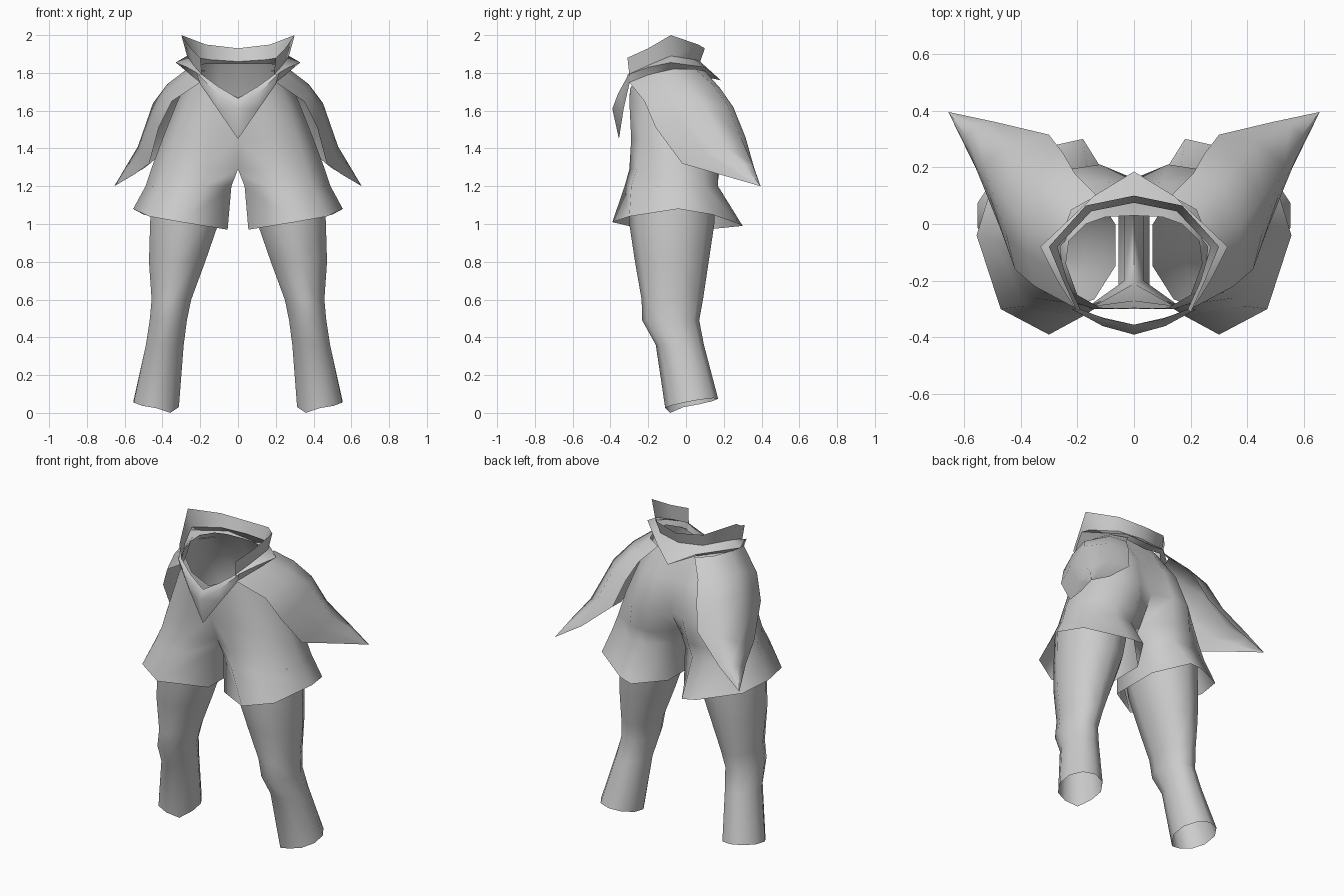
import bpy, math

cloth = bpy.data.materials.new("light grey cloth")
cloth.diffuse_color = (0.6, 0.6, 0.6, 1)


def finish(name, rows, closed=False, extra=()):
    """Skin rows of points into a sheet, mirror it across x and smooth it."""
    n = len(rows[0])
    verts = [p for r in rows for p in r]
    faces = []
    for i in range(len(rows) - 1):
        for j in range(n if closed else n - 1):
            k = (j + 1) % n
            faces.append((i * n + j, i * n + k, (i + 1) * n + k, (i + 1) * n + j))
    faces += extra
    me = bpy.data.meshes.new(name)
    me.from_pydata(verts, [], faces)
    me.materials.append(cloth)
    ob = bpy.data.objects.new(name, me)
    bpy.context.collection.objects.link(ob)
    mod = ob.modifiers.new("mirror", 'MIRROR')
    mod.use_clip = True
    mod.merge_threshold = 0.002
    bpy.ops.object.select_all(action='DESELECT')
    ob.select_set(True)
    bpy.context.view_layer.objects.active = ob
    bpy.ops.object.modifier_apply(modifier=mod.name)
    bpy.ops.object.shade_smooth_by_angle(angle=math.radians(60))
    return ob


def level(z, pts):
    return [(x, y, z) for x, y in pts]


# Shorts: each row runs front centre -> outer hip -> back centre
waist = [(0, -.30, 1.67), (.12, -.295, 1.72), (.20, -.25, 1.78), (.24, -.14, 1.83),
         (.23, -.06, 1.84), (.17, .0, 1.85), (.10, .025, 1.85), (0, .03, 1.85)]
high_hip = level(1.65, [(0, -.295), (.14, -.30), (.26, -.23), (.32, -.08),
                        (.29, .06), (.20, .14), (.10, .15), (0, .12)])
hip = level(1.45, [(0, -.27), (.15, -.29), (.32, -.24), (.40, -.08),
                   (.37, .08), (.25, .19), (.12, .21), (0, .16)])
crotch = level(1.29, [(0, -.21), (.16, -.30), (.36, -.26), (.46, -.07),
                      (.42, .09), (.28, .17), (.14, .18), (0, .06)])
thigh = level(1.2, [(.035, -.2), (.18, -.325), (.39, -.29), (.49, -.06),
                    (.45, .10), (.28, .17), (.16, .165), (.035, .06)])
hem = [(.055, -.22, .97), (.30, -.39, 1.01), (.47, -.30, 1.04), (.555, -.04, 1.08),
       (.50, .14, 1.05), (.27, .28, 1.0), (.18, .30, .99), (.055, .10, .97)]
rows = [waist, high_hip, hip, crotch, thigh, hem]
inner_seam = [(i * 8 + 7, i * 8, i * 8 + 8, i * 8 + 15) for i in (3, 4)]
finish("shorts", rows, extra=inner_seam)

# Legs: x inner, x outer, y front, y back, z
SIDES = 10
leg = []
for x0, x1, y0, y1, z in [(.06, .46, -.31, .16, 1.2), (.10, .47, -.30, .15, 1.0),
                          (.17, .475, -.27, .12, .8), (.245, .46, -.235, .09, .6),
                          (.268, .47, -.232, .07, .49), (.285, .49, -.16, .095, .36),
                          (.31, .555, -.11, .17, .05)]:
    ring = []
    for k in range(SIDES):
        a = math.tau * (k + .5) / SIDES
        x = (x0 + x1) / 2 + (x1 - x0) / 1.95 * math.cos(a)
        y = (y0 + y1) / 2 + (y1 - y0) / 2 * math.sin(a)
        # the ankle opening is cut at a slant
        slant = .18 * (y - .03) + .1 * (x - .43) if z < .1 else 0
        ring.append((x, y, max(z + slant, 0)))
    leg.append(ring)
low = min(range(SIDES), key=lambda k: leg[-1][k][2])
leg[-1][low] = leg[-1][low][:2] + (0,)
finish("legs", leg, closed=True)

# Collar: flared stand, pinched waist, folded-out lower edge
collar = [
    [(0, .10, 1.93), (.17, .065, 1.95), (.30, -.08, 2.0), (.25, -.2, 1.93), (.20, -.31, 1.88)],
    [(0, .075, 1.86), (.15, .045, 1.87), (.27, -.08, 1.89), (.235, -.2, 1.84), (.19, -.30, 1.79)],
    [(0, .185, 1.76), (.14, .10, 1.83), (.33, -.08, 1.855), (.27, -.2, 1.83), (.20, -.31, 1.79)],
    [(0, .10, 1.78), (.13, .08, 1.81), (.26, -.08, 1.81), (.25, -.2, 1.79), (.20, -.30, 1.75)],
]
finish("collar", collar)

# Pointed front band of the belt
band = [
    [(0, -.355, 1.665), (.10, -.335, 1.725), (.19, -.30, 1.79)],
    [(0, -.39, 1.61), (.11, -.36, 1.69), (.22, -.30, 1.80)],
    [(0, -.355, 1.45), (.11, -.33, 1.61), (.20, -.30, 1.74)],
]
finish("front_band", band)

# Side flaps: front edge, front fill, crown line and back edge, waist to tip
tip = (.655, .395, 1.2)
flap = [
    [(.20, -.30, 1.75), (.35, -.22, 1.65), (.42, -.16, 1.51), (.47, -.02, 1.32), (.545, .17, 1.265), tip],
    [(.25, -.18, 1.80), (.375, -.11, 1.70), (.45, -.04, 1.56), (.51, .10, 1.37), (.575, .24, 1.29), tip],
    [(.27, -.08, 1.82), (.375, .0, 1.74), (.45, .09, 1.64), (.53, .21, 1.41), (.59, .31, 1.31), tip],
    [(.22, .05, 1.82), (.30, .14, 1.74), (.37, .22, 1.63), (.43, .29, 1.46), (.55, .35, 1.32), tip],
    [(.13, .10, 1.81), (.21, .18, 1.72), (.25, .25, 1.62), (.30, .315, 1.46), (.49, .36, 1.30), tip],
]
finish("side_flaps", flap)
